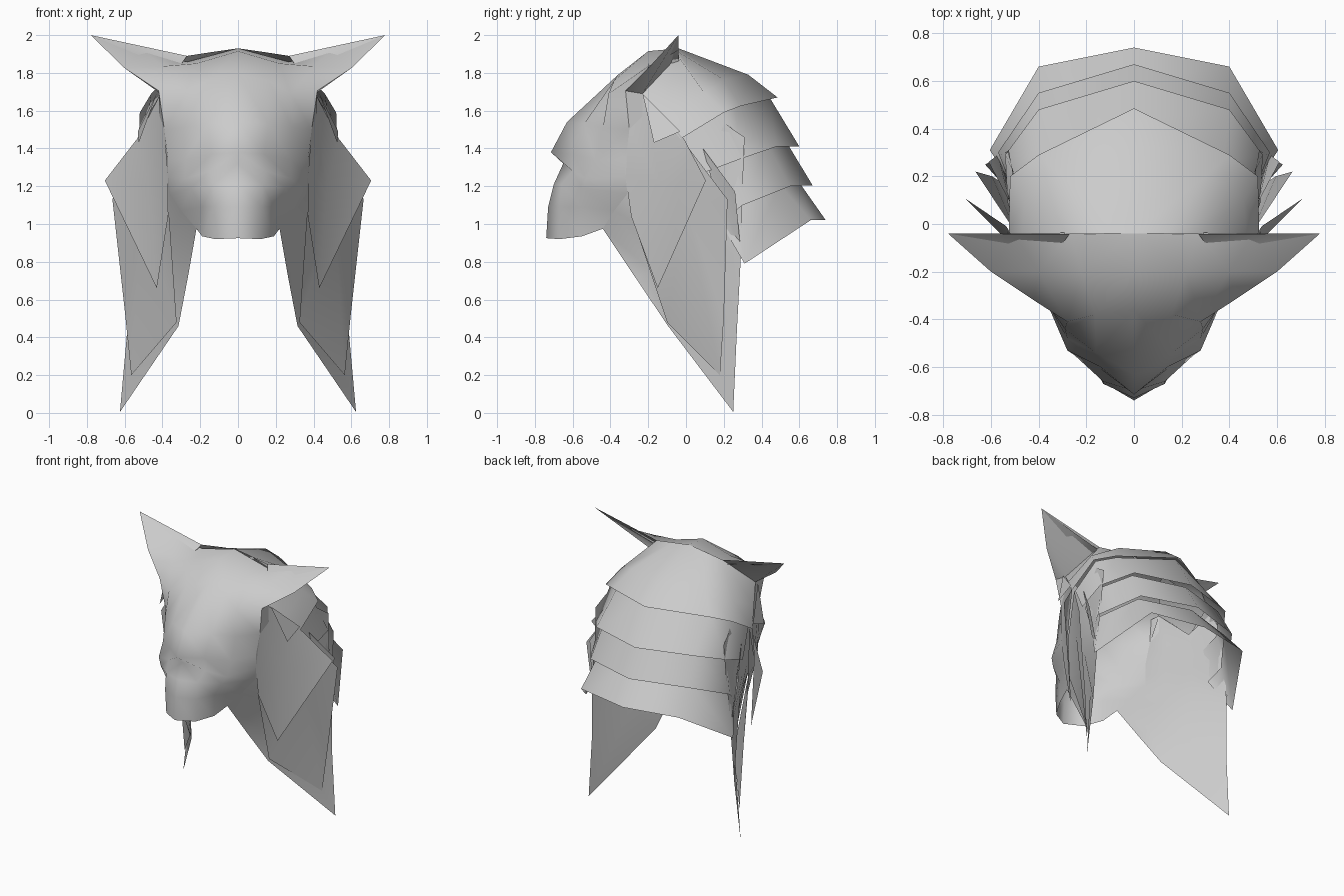
import bpy
import bmesh
from math import radians
from mathutils import Vector

# Remove the default object
default_cube = bpy.data.objects.get("Cube")
if default_cube:
    bpy.data.objects.remove(default_cube, do_unlink=True)

# One plain metal colour
metal = bpy.data.materials.new("light_grey_metal")
metal.use_nodes = True
grey = (0.6, 0.6, 0.6, 1)
metal.diffuse_color = grey
metal.node_tree.nodes["Principled BSDF"].inputs["Base Color"].default_value = grey


def finish_part(name, bm, smooth_angle):
    """Turn a half-model bmesh into a mirrored, shaded object."""
    bmesh.ops.remove_doubles(bm, verts=bm.verts, dist=0.0005)
    bmesh.ops.recalc_face_normals(bm, faces=bm.faces)
    # Sheets are open, so make their normals point away from the head centre
    centre = Vector((0, 0, 1.2))
    facing = sum((f.calc_center_median() - centre).dot(f.normal) * f.calc_area()
                 for f in bm.faces)
    if facing < 0:
        bmesh.ops.reverse_faces(bm, faces=bm.faces)
    mesh = bpy.data.meshes.new(name)
    bm.to_mesh(mesh)
    bm.free()
    mesh.materials.append(metal)
    part = bpy.data.objects.new(name, mesh)
    bpy.context.collection.objects.link(part)
    mirror = part.modifiers.new("Mirror", "MIRROR")
    mirror.use_axis[0] = True
    mirror.use_clip = True
    mirror.merge_threshold = 0.001
    bpy.ops.object.select_all(action="DESELECT")
    part.select_set(True)
    bpy.context.view_layer.objects.active = part
    bpy.ops.object.modifier_apply(modifier="Mirror")
    bpy.ops.object.shade_smooth_by_angle(angle=radians(smooth_angle))


def add_fan(bm, outline):
    """Fill a bent outline as a fan from its first point."""
    points = [bm.verts.new(point) for point in outline]
    for second, third in zip(points[1:], points[2:]):
        bm.faces.new((points[0], second, third))


def loft(name, rows, smooth_angle=60, flap=()):
    """Join neighbouring rows, listed from the centre line outward, plus a flap."""
    bm = bmesh.new()
    grid = [[bm.verts.new(point) for point in row] for row in rows]
    for upper, lower in zip(grid, grid[1:]):
        for i in range(len(upper) - 1):
            bm.faces.new((upper[i], lower[i], lower[i + 1], upper[i + 1]))
    add_fan(bm, flap)
    finish_part(name, bm, smooth_angle)


def plate(name, outline):
    """Make one bent plate from its outline."""
    bm = bmesh.new()
    add_fan(bm, outline)
    finish_part(name, bm, 60)


# Points shared by neighbouring parts
crown = (0, -.04, 1.93)
ear_tip = (.78, -.04, 2)
ear_root = (.27, -.042, 1.89)
ear_dip = (.27, -.036, 1.858)
ear_side = (.6, -.2, 1.825)
ear_low = (.42, -.32, 1.705)
ear_base = (.41, -.23, 1.69)
temple = (.39, -.3, 1.5)
brow_side = (.37, -.32, 1.34)
cheek_side = (.37, -.32, 1.25)
jaw_side = (.36, -.31, 1.16)
jaw_low = (.3, -.38, 1.07)
cheek_corner = (.22, -.44, .975)

# Face mask: crown and ears, forehead, brow, cheekbones, muzzle;
# the flap is the rear and underside of the ear
loft("face_mask", [
    [crown, ear_dip, (.5, -.04, 1.92), ear_tip],
    [(0, -.2, 1.915), (.22, -.2, 1.85), (.4, -.2, 1.835), ear_side],
    [(0, -.36, 1.79), (.16, -.38, 1.76), (.28, -.41, 1.69), ear_low],
    [(0, -.63, 1.54), (.16, -.54, 1.53), (.29, -.44, 1.51), temple],
    [(0, -.715, 1.38), (.14, -.6, 1.37), (.28, -.48, 1.34), brow_side],
    [(0, -.65, 1.32), (.15, -.6, 1.28), (.28, -.53, 1.24), cheek_side],
    [(0, -.7, 1.21), (.13, -.66, 1.21), (.25, -.55, 1.19), jaw_side],
    [(0, -.73, 1.09), (.13, -.67, 1.09), (.19, -.55, 1.09), jaw_low],
    [(0, -.74, .925), (.12, -.67, .92), (.19, -.55, .935), cheek_corner],
], 70, [ear_base, ear_low, ear_side, ear_tip, ear_root])

# Dome over the back of the skull, reaching forward under the ears
dome_edge = [(0, .485, 1.67), (.4, .29, 1.625), (.52, .2, 1.59), (.525, -.03, 1.45)]
loft("skull_dome", [
    [crown, (.14, -.041, 1.91), ear_root, ear_base],
    [(0, .33, 1.79), (.3, .2, 1.765), (.46, .1, 1.69), (.475, -.12, 1.58)],
    dome_edge,
])

# Overlapping neck plates, each tucked under the one above
neck_edges = [
    [(0, .6, 1.41), (.4, .48, 1.41), (.54, .29, 1.345), (.53, .09, 1.27)],
    [(0, .67, 1.205), (.4, .55, 1.2), (.57, .3, 1.1), (.53, .2, 1.02)],
    [(0, .74, 1.02), (.4, .66, 1.02), (.605, .31, .79), (.54, .21, .96)],
]
upper_edge = dome_edge
for number, edge in enumerate(neck_edges, 1):
    tucked = [(x * .94, y * .9, z + .01) for x, y, z in upper_edge]
    loft("neck_plate_" + str(number), [tucked, edge])
    upper_edge = edge

# Long inner cheek guard joined to the mask and hanging to the lowest point
lower_front = (.315, -.095, .46)
loft("inner_cheek_guard", [
    [ear_low, ear_base, (.48, 0, 1.47), (.5, .2, 1.54)],
    [temple, (.41, -.15, 1.45), (.48, .02, 1.4), (.515, .25, 1.5)],
    [brow_side, (.4, -.15, 1.33), (.48, .02, 1.3), (.525, .31, 1.46)],
    [cheek_side, (.4, -.15, 1.22), (.48, .03, 1.2), (.54, .3, 1.2)],
    [jaw_side, (.39, -.16, 1.1), (.48, .03, 1.1), (.56, .295, 1)],
    [jaw_low, (.36, -.17, .95), (.47, .04, .95), (.57, .29, .82)],
    [cheek_corner, (.29, -.18, .75), (.42, .04, .65), (.585, .27, .45)],
    [cheek_corner, (.265, -.27, .72), lower_front, (.625, .25, .005)],
])

# Middle cheek guard, with its outer corner swept back
plate("middle_cheek_guard", [
    (.51, 0, 1.1), (.5, -.03, 1.46), (.665, .22, 1.13), (.595, .2, .5),
    (.565, .18, .2), (.325, -.1, .48), (.365, -.29, 1.05), (.5, -.03, 1.46),
])

# Outer cheek guard with a pointed rear corner
plate("outer_cheek_guard", [
    (.47, -.13, 1.2), ear_base, (.535, -.01, 1.45), (.705, .105, 1.23),
    (.43, -.15, .66), (.37, -.29, 1.04), cheek_side, temple, ear_base,
])

# Small temple shard and rear shard beside the neck plates
plate("temple_shard", [(.43, -.23, 1.69), (.53, -.03, 1.49), (.525, -.17, 1.43)])
plate("rear_shard", [(.52, .09, 1.4), (.61, .26, 1.17), (.57, .29, .86), (.54, .2, 1)])
